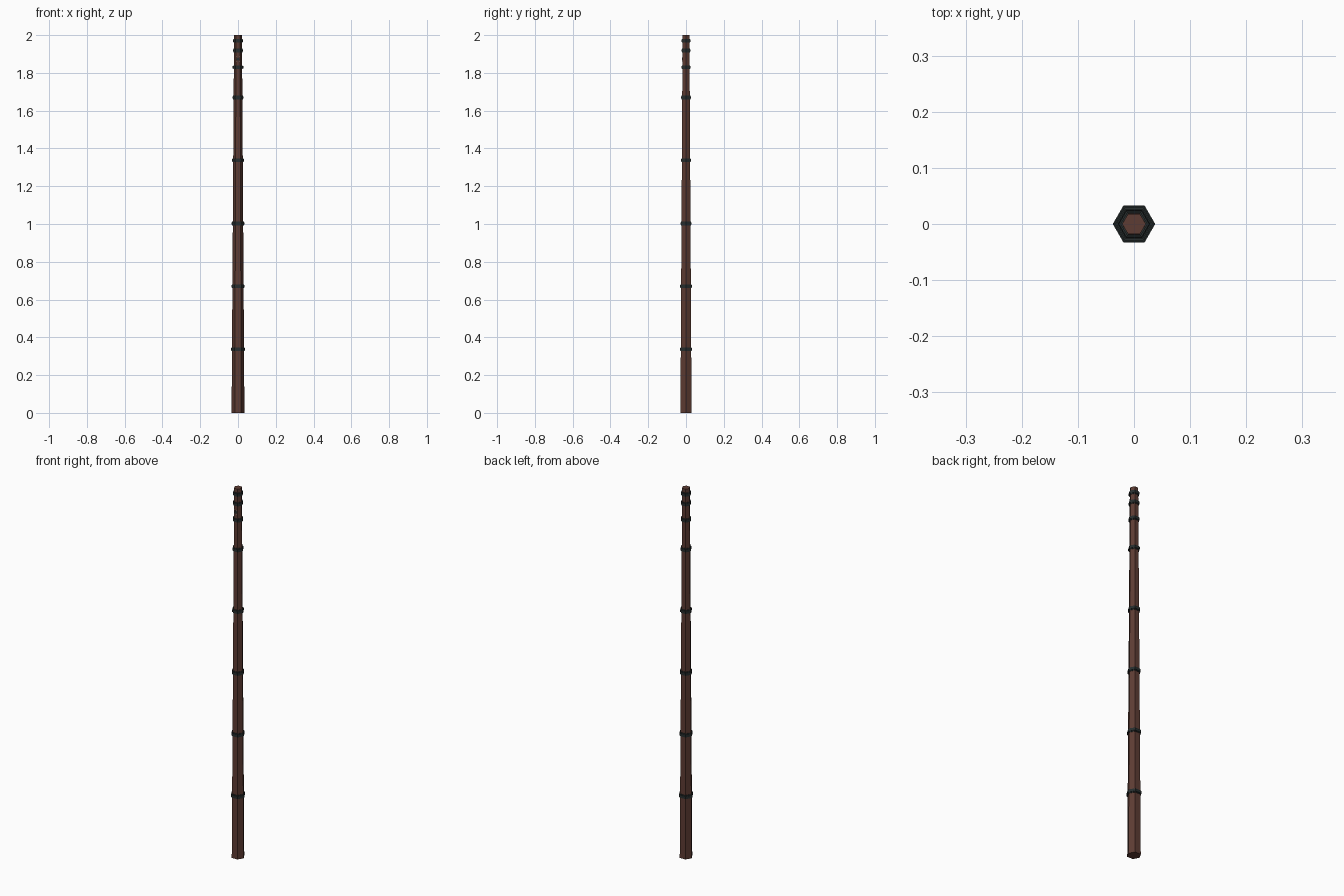
import bpy, bmesh, math

if "Cube" in bpy.data.objects:
    bpy.data.objects.remove(bpy.data.objects["Cube"])

def material(name, color):
    m = bpy.data.materials.new(name)
    m.diffuse_color = (*color, 1)
    m.use_nodes = True
    m.node_tree.nodes["Principled BSDF"].inputs["Base Color"].default_value = m.diffuse_color
    return m

wood = material("dark_wood", (0.11, 0.045, 0.033))
iron = material("dark_iron", (0.02, 0.027, 0.027))
pale = material("pale_metal", (0.5, 0.5, 0.47))

BOTTOM_R, TOP_R, HEIGHT = 0.034, 0.021, 2.0

def pole_radius(z):
    return BOTTOM_R + (TOP_R - BOTTOM_R) * z / HEIGHT

def hex_lathe(name, profile, mat, closed=False):
    """Sweep (radius, z) points round a hexagon whose corners lie on the x axis."""
    bm = bmesh.new()
    loops = [[bm.verts.new((r * math.cos(i * math.pi / 3), r * math.sin(i * math.pi / 3), z))
              for i in range(6)] for r, z in profile]
    pairs = list(zip(loops, loops[1:]))
    if closed:
        pairs.append((loops[-1], loops[0]))
    else:
        bm.faces.new(loops[0][::-1])
        bm.faces.new(loops[-1])
    for a, b in pairs:
        for i in range(6):
            j = (i + 1) % 6
            bm.faces.new((a[i], a[j], b[j], b[i]))
    bmesh.ops.recalc_face_normals(bm, faces=bm.faces)
    me = bpy.data.meshes.new(name)
    bm.to_mesh(me)
    bm.free()
    me.materials.append(mat)
    ob = bpy.data.objects.new(name, me)
    bpy.context.collection.objects.link(ob)
    return ob

# tapered six-sided shaft
hex_lathe("shaft", [(BOTTOM_R, 0), (TOP_R, HEIGHT)], wood)

# stepped bands, closer together near the tip
for n, z in enumerate((0.337, 0.67, 1.003, 1.337, 1.67, 1.83, 1.918, 1.97)):
    r = pole_radius(z)
    hex_lathe(f"band_{n + 1}", [(r - 0.002, z - 0.010), (r + 0.003, z - 0.010),
                                (r + 0.003, z - 0.006), (r + 0.006, z - 0.006),
                                (r + 0.006, z + 0.006), (r + 0.003, z + 0.006),
                                (r + 0.003, z + 0.010), (r - 0.002, z + 0.010)], iron, closed=True)

# small round fitting with four studs on the front face near the tip
def disc(name, x, z, radius, depth, mat):
    y = -pole_radius(z) * math.cos(math.pi / 6)
    bpy.ops.mesh.primitive_cylinder_add(vertices=12, radius=radius, depth=depth,
                                        location=(x, y, z), rotation=(math.pi / 2, 0, 0))
    ob = bpy.context.object
    ob.name = name
    ob.data.materials.append(mat)

disc("front_fitting", 0, 1.873, 0.008, 0.002, iron)
for sx in (-1, 1):
    for sz in (-1, 1):
        disc("fitting_stud", sx * 0.0065, 1.873 + sz * 0.012, 0.002, 0.002, pale)
